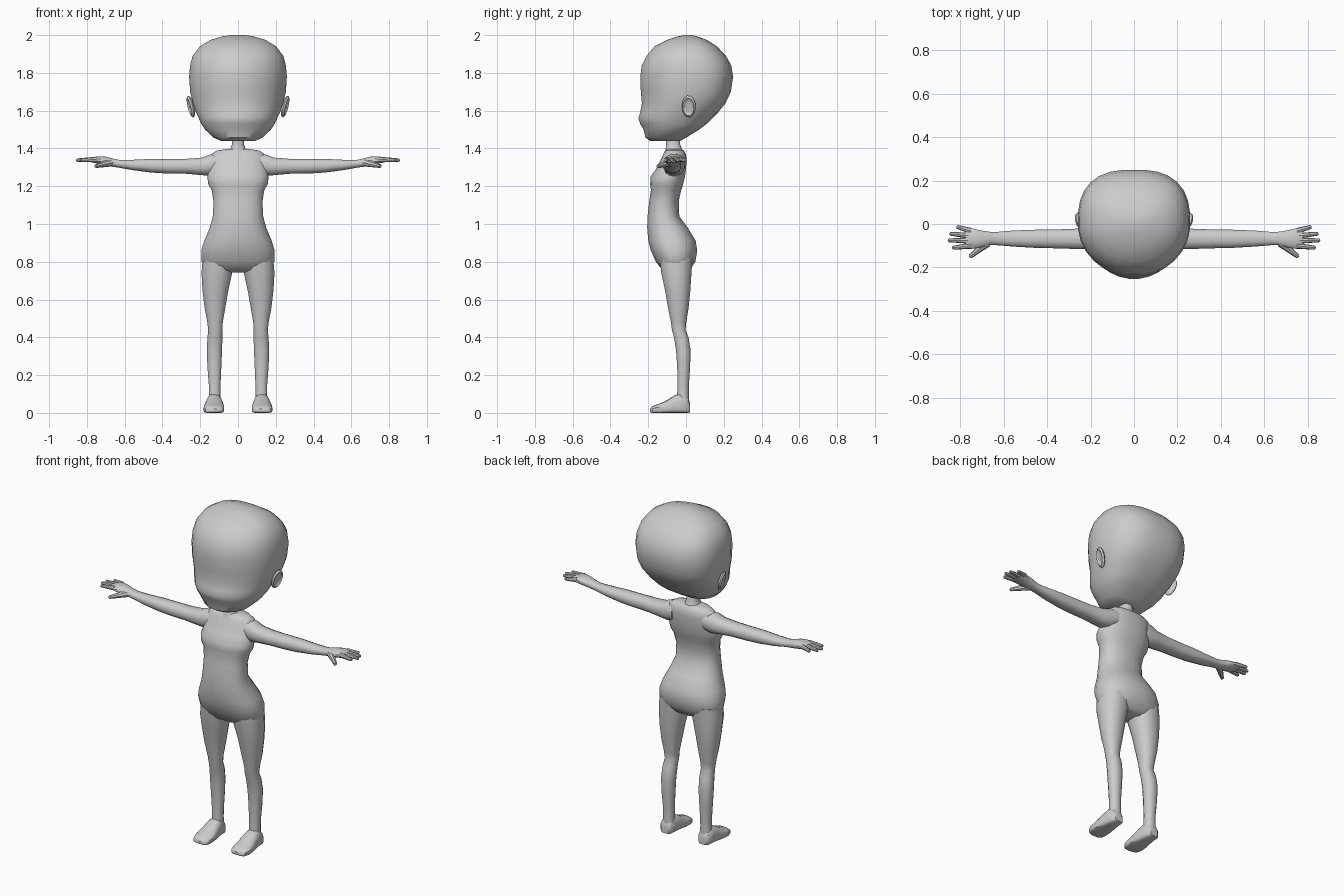
import bpy, bmesh, math
from mathutils import Vector, Matrix


def finish(name, bm, mirror, angle=40):
    bmesh.ops.recalc_face_normals(bm, faces=bm.faces)
    me = bpy.data.meshes.new(name)
    bm.to_mesh(me)
    bm.free()
    for p in me.polygons:
        p.use_smooth = True
    me.set_sharp_from_angle(angle=math.radians(angle))
    ob = bpy.data.objects.new(name, me)
    bpy.context.collection.objects.link(ob)
    if mirror:
        ob.modifiers.new("Mirror", 'MIRROR').use_mirror_merge = False
    return ob


def loft(name, axis, sections, n=14, lo=2.3, hi=2.3, mirror=False, angle=40):
    """Sections are (t, a0, a1, b0, b1): superellipse rings placed along an axis."""
    bm = bmesh.new()
    rings = []
    for t, a0, a1, b0, b1 in sections:
        ring = []
        for i in range(n):
            ang = 2 * math.pi * (i + 0.5) / n
            c, s = math.cos(ang), math.sin(ang)
            e = 2 / (lo if s < 0 else hi)
            k = math.cos(math.pi / n) ** -0.5
            a = (a0 + a1) / 2 + (a1 - a0) / 2 * min(1, k * abs(c) ** e) * math.copysign(1, c)
            b = (b0 + b1) / 2 + (b1 - b0) / 2 * min(1, k * abs(s) ** e) * math.copysign(1, s)
            co = {'x': (t, a, b), 'y': (a, t, b), 'z': (a, b, t)}[axis]
            ring.append(bm.verts.new(co))
        rings.append(ring)
    for r, q in zip(rings, rings[1:]):
        for i in range(n):
            j = (i + 1) % n
            bm.faces.new((r[i], r[j], q[j], q[i]))
    bm.faces.new(rings[0])
    bm.faces.new(rings[-1])
    return finish(name, bm, mirror, angle)


def digit(name, start, end, r0, r1):
    """Tapered finger with a rounded tip."""
    a, b = Vector(start), Vector(end)
    d = b - a
    bm = bmesh.new()
    turn = d.to_track_quat('Z', 'Y').to_matrix().to_4x4()
    bmesh.ops.create_cone(bm, cap_ends=True, segments=8, radius1=r0, radius2=r1,
                          depth=d.length * 0.94,
                          matrix=Matrix.Translation(a + d * 0.47) @ turn)
    bmesh.ops.create_uvsphere(bm, u_segments=8, v_segments=4, radius=r1,
                              matrix=Matrix.Translation(b - d.normalized() * r1) @ turn)
    return finish(name, bm, True)


def sym(rows):
    return [(z, -w, w, f, b) for z, w, f, b in rows]


# Head: flattened back, softly pointed face, small nose bump in the profile
loft("head", 'z', sym([
    (1.44, .09, -.19, -.03), (1.457, .13, -.215, 0), (1.50, .175, -.225, .07),
    (1.53, .195, -.243, .11), (1.56, .208, -.253, .14), (1.59, .223, -.243, .17),
    (1.64, .24, -.234, .21), (1.70, .254, -.24, .238), (1.78, .259, -.243, .25),
    (1.84, .254, -.235, .24), (1.89, .24, -.21, .212), (1.94, .203, -.168, .165),
    (1.975, .145, -.10, .11), (1.993, .085, -.045, .06), (2.0, .04, -.01, .03)]),
    n=28, lo=2.0, hi=2.6)

# Ears: flattened bowls tilted away from the head
bm = bmesh.new()
bmesh.ops.create_uvsphere(bm, u_segments=14, v_segments=10, radius=1)
for v in bm.verts:
    if v.co.z > 0.75:
        v.co.z = 0.1
tilt = (Matrix.Translation((.25, .015, 1.622)) @ Matrix.Rotation(math.radians(14), 4, 'Y')
        @ Matrix.Rotation(math.radians(-14), 4, 'Z')
        @ Matrix.Rotation(math.radians(90), 4, 'Y') @ Matrix.Diagonal((.06, .038, .016, 1)))
bmesh.ops.transform(bm, matrix=tilt, verts=bm.verts)
finish("ear", bm, True)

# Neck and torso
loft("neck", 'z', sym([(1.36, .07, -.125, -.005), (1.395, .042, -.11, -.02),
                       (1.42, .033, -.105, -.03), (1.47, .033, -.11, -.035)]), n=12)
loft("torso", 'z', sym([
    (.742, .10, -.09, 0), (.755, .165, -.125, .02), (.80, .193, -.16, .05),
    (.86, .195, -.187, .06), (.91, .18, -.20, .052), (.98, .15, -.206, .01),
    (1.04, .134, -.204, -.035), (1.12, .13, -.195, -.038), (1.18, .14, -.186, -.025),
    (1.21, .158, -.19, -.015), (1.25, .163, -.188, -.005), (1.29, .155, -.16, 0),
    (1.34, .15, -.135, .004), (1.37, .142, -.12, 0), (1.388, .115, -.11, -.01),
    (1.397, .06, -.10, -.025)]), n=20)

# Legs
loft("leg", 'z', [
    (.82, .02, .188, -.14, .035), (.74, .03, .194, -.132, .03), (.65, .05, .189, -.112, .024),
    (.56, .066, .178, -.097, .015), (.48, .08, .163, -.08, .002), (.44, .082, .158, -.075, -.002),
    (.40, .082, .162, -.064, .014), (.33, .084, .166, -.053, .025), (.24, .088, .162, -.047, .022),
    (.15, .092, .155, -.045, .016), (.10, .093, .154, -.047, .015), (.04, .088, .16, -.05, .018)],
    n=12, mirror=True)

# Feet
loft("foot", 'y', [
    (.022, .10, .15, .004, .05), (.01, .09, .162, 0, .08), (-.03, .086, .166, 0, .105),
    (-.065, .08, .172, 0, .09), (-.11, .074, .18, 0, .062), (-.15, .073, .182, 0, .046),
    (-.178, .08, .172, 0, .036), (-.19, .095, .15, .004, .022)],
    n=14, lo=5, hi=2.2, mirror=True)

# Arms and palms
loft("arm", 'x', [
    (.10, -.115, -.005, 1.27, 1.37), (.145, -.12, -.008, 1.253, 1.37),
    (.19, -.118, -.015, 1.258, 1.352), (.28, -.115, -.022, 1.266, 1.345),
    (.38, -.112, -.025, 1.267, 1.345), (.46, -.11, -.026, 1.272, 1.345),
    (.56, -.104, -.03, 1.285, 1.34), (.63, -.098, -.036, 1.298, 1.34),
    (.66, -.097, -.036, 1.302, 1.346), (.70, -.107, -.03, 1.308, 1.357),
    (.745, -.115, -.02, 1.32, 1.358), (.775, -.108, -.024, 1.326, 1.352)],
    n=12, mirror=True)

# Fingers and thumb
for i, (y0, x1, y1) in enumerate([(-.032, .818, -.012), (-.055, .85, -.044),
                                  (-.077, .858, -.075), (-.1, .838, -.11)]):
    digit(f"finger_{i + 1}", (.75, y0, 1.342), (x1, y1, 1.338), .014, .009)
digit("thumb", (.675, -.085, 1.325), (.758, -.153, 1.305), .021, .01)
